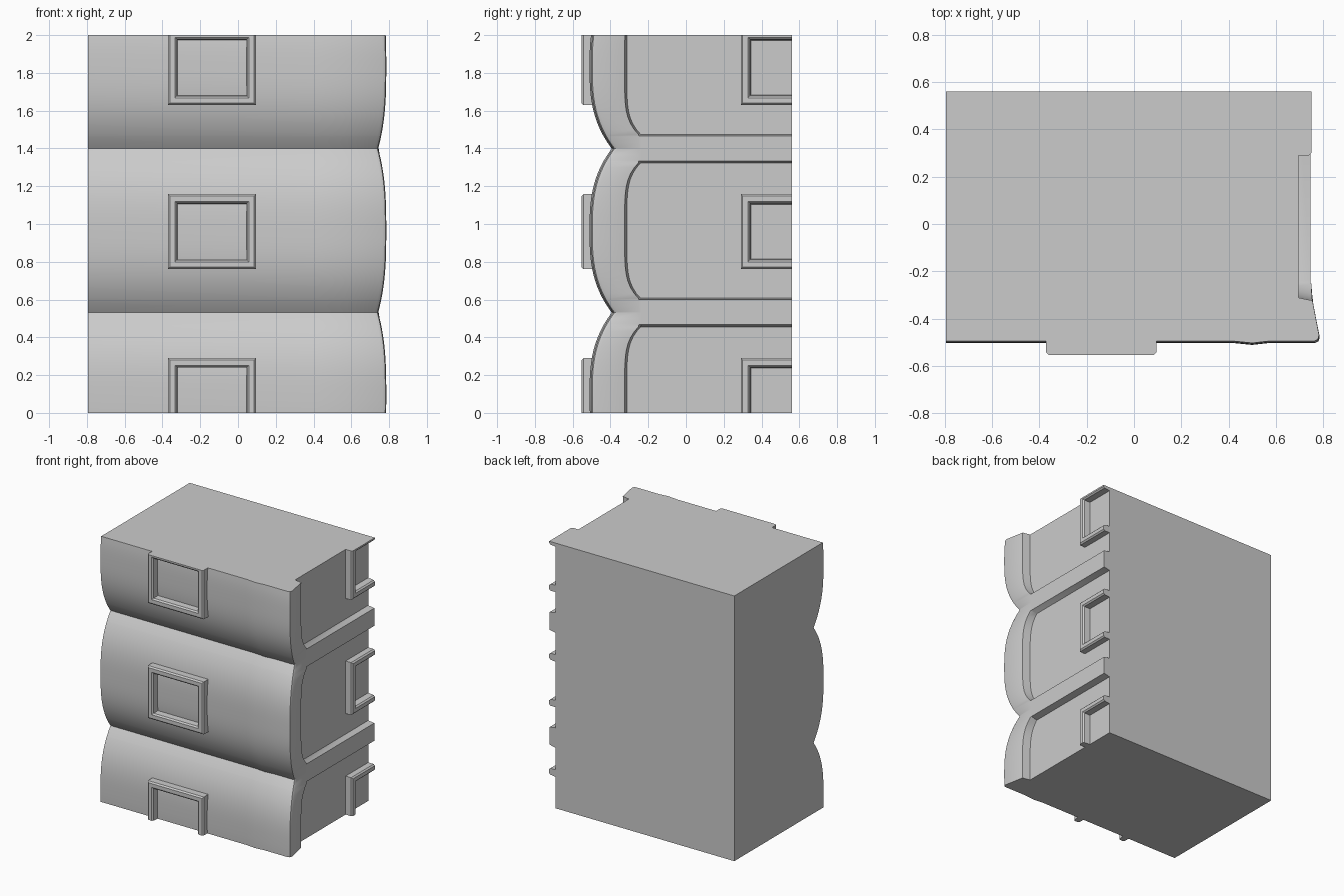
import bpy
import bmesh
from mathutils import Vector

cube = bpy.data.objects.get("Cube")
if cube:
    bpy.data.objects.remove(cube, do_unlink=True)

grey = bpy.data.materials.new("stone grey")
grey.use_nodes = True
GREY = (0.6, 0.6, 0.6, 1)
grey.diffuse_color = GREY
grey.node_tree.nodes["Principled BSDF"].inputs["Base Color"].default_value = GREY

LEFT, BACK, TOP = -0.795, 0.56, 2.0
PERIOD = 0.868
CENTRES = [0.965 + PERIOD * i for i in (-1, 0, 1)]
PANEL_HALF = 0.358      # half height of each recessed side panel
FLOOR_X = 0.695         # depth of the side panels


def finish(bm, name, angle):
    """Turn a bmesh into a smooth-shaded grey object."""
    bmesh.ops.recalc_face_normals(bm, faces=bm.faces)
    mesh = bpy.data.meshes.new(name)
    bm.to_mesh(mesh)
    bm.free()
    mesh.materials.append(grey)
    obj = bpy.data.objects.new(name, mesh)
    bpy.context.collection.objects.link(obj)
    bpy.ops.object.select_all(action="DESELECT")
    obj.select_set(True)
    bpy.context.view_layer.objects.active = obj
    bpy.ops.object.shade_smooth_by_angle(angle=angle)
    return obj


def section(z):
    """Horizontal outline of the block at height z."""
    d = min(abs(z - c) for c in CENTRES)
    t = min(1, d / (PERIOD / 2))
    bulge = 1 - t ** 2.8
    front = -0.385 - 0.118 * bulge
    side = 0.742 + 0.043 * bulge
    rim = 0.745 + 0.01 * bulge
    inner = -0.325 + 0.075 * min(1, t / 0.83) ** 5
    if d > PANEL_HALF + 0.006:          # rib between two panels
        floor, rim = 0.745, 0.745
    else:
        floor = FLOOR_X
    return [(LEFT, front), (0.42, front), (0.5, front - 0.008), (0.57, front),
            (side - 0.02, front), (side - 0.005, front + 0.007),
            (side, front + 0.025), (rim, inner), (floor, inner + 0.012),
            (floor, BACK), (LEFT, BACK)]


# Main block: bulging front courses, rounded corner, side panels and ribs
heights = {round(TOP * i / 60, 4) for i in range(61)}
for c in CENTRES:
    for s in (-1, 1):
        for offset in (PANEL_HALF, PANEL_HALF + 0.012, PERIOD / 2):
            z = round(c + s * offset, 4)
            if 0 < z < TOP:
                heights.add(z)
bm = bmesh.new()
rows = [[bm.verts.new((x, y, z)) for x, y in section(z)] for z in sorted(heights)]
for low, high in zip(rows, rows[1:]):
    for i in range(len(low)):
        j = (i + 1) % len(low)
        bm.faces.new((low[i], low[j], high[j], high[i]))
bm.faces.new(rows[0])
bm.faces.new(rows[-1])
finish(bm, "block_body", 0.7)


def frame(name, centre, half_w, half_h, place, base, face):
    """Raised rectangular frame, trimmed to the block's top, bottom and back."""
    rim = 0.048
    step = 0.01
    up = 1 if face > base else -1
    loops = [(0, base), (0, face - up * step), (step, face), (rim - step, face),
             (rim, face - up * step), (rim + 0.008, base)]
    bm = bmesh.new()
    rings = []
    for inset, depth in loops:
        w, h = half_w - inset, half_h - inset
        rings.append([bm.verts.new(place(centre[0] + sx * w, centre[1] + sz * h, depth))
                      for sx, sz in ((-1, -1), (1, -1), (1, 1), (-1, 1))])
    for k, ring in enumerate(rings):
        after = rings[(k + 1) % len(rings)]
        for i in range(4):
            j = (i + 1) % 4
            bm.faces.new((ring[i], ring[j], after[j], after[i]))
    for point, normal in (((0, 0, 0), (0, 0, -1)), ((0, 0, TOP), (0, 0, 1)),
                          ((0, BACK, 0), (0, 1, 0))):
        bmesh.ops.bisect_plane(bm, geom=bm.verts[:] + bm.edges[:] + bm.faces[:],
                               plane_co=Vector(point), plane_no=Vector(normal),
                               clear_outer=True)
        open_edges = [e for e in bm.edges if e.is_boundary]
        if open_edges:
            bmesh.ops.holes_fill(bm, edges=open_edges, sides=0)
    finish(bm, name, 0.6)


# Window frames on the front and on the side of every course
for label, c in zip(("lower", "middle", "upper"), CENTRES):
    frame(label + "_front_frame", (-0.138, c - 0.005), 0.233, 0.198,
          lambda u, z, d: (u, d, z), -0.42, -0.553)
    frame(label + "_side_frame", (0.523, c - 0.005), 0.233, 0.198,
          lambda u, z, d: (d, u, z), FLOOR_X - 0.02, 0.75)
